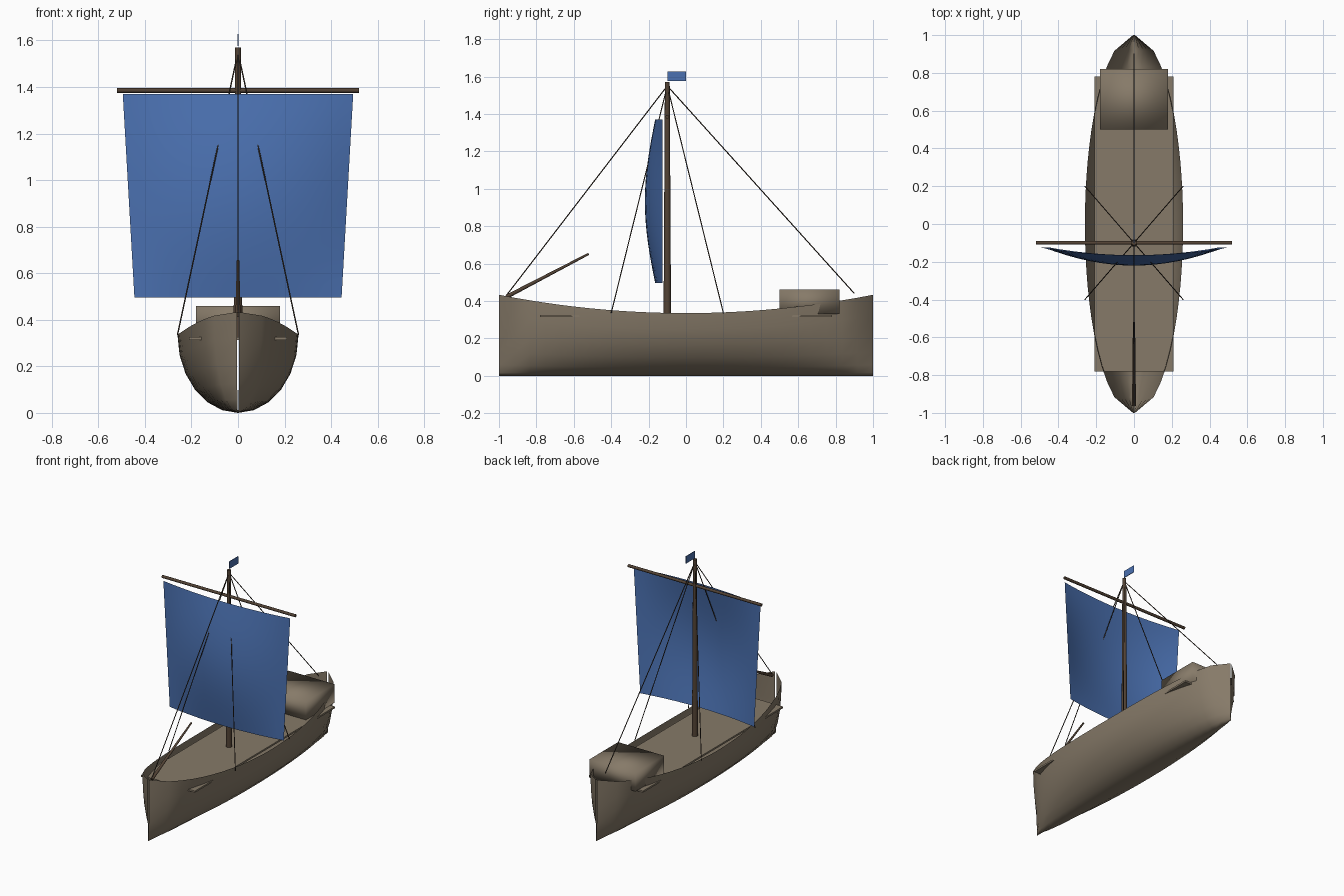
import bpy, bmesh
from math import sin, cos, pi, sqrt
from mathutils import Vector

cube = bpy.data.objects.get("Cube")
if cube:
    bpy.data.objects.remove(cube, do_unlink=True)


def material(name, color):
    mat = bpy.data.materials.new(name)
    mat.use_nodes = True
    mat.diffuse_color = (*color, 1)
    mat.node_tree.nodes["Principled BSDF"].inputs["Base Color"].default_value = (*color, 1)
    return mat


WOOD = material("weathered wood", (0.24, 0.195, 0.14))
SPAR = material("dark spar wood", (0.085, 0.055, 0.035))
ROPE = material("tarred rope", (0.05, 0.035, 0.025))
CLOTH = material("blue cloth", (0.07, 0.165, 0.44))


def add_object(name, bm, mat, smooth=True):
    mesh = bpy.data.meshes.new(name)
    for face in bm.faces:
        face.smooth = smooth
    bm.to_mesh(mesh)
    bm.free()
    mesh.materials.append(mat)
    obj = bpy.data.objects.new(name, mesh)
    bpy.context.collection.objects.link(obj)
    return obj


def surface(name, func, nu, nv, mat):
    """Grid surface from a function of u and v, both running 0 to 1."""
    bm = bmesh.new()
    rows = [[bm.verts.new(func(i / nu, j / nv)) for j in range(nv + 1)]
            for i in range(nu + 1)]
    for a, b in zip(rows, rows[1:]):
        for j in range(nv):
            bm.faces.new((a[j], b[j], b[j + 1], a[j + 1]))
    return add_object(name, bm, mat)


def box(name, low, high, mat, smooth=False):
    low, high = Vector(low), Vector(high)
    bm = bmesh.new()
    bmesh.ops.create_cube(bm, size=1)
    bmesh.ops.scale(bm, vec=high - low, verts=bm.verts)
    bmesh.ops.translate(bm, vec=(low + high) / 2, verts=bm.verts)
    return add_object(name, bm, mat, smooth)


def pole(name, start, end, r1, r2, mat, sides=10):
    """Tapered round pole between two points."""
    start, end = Vector(start), Vector(end)
    axis = end - start
    bm = bmesh.new()
    bmesh.ops.create_cone(bm, cap_ends=True, segments=sides,
                          radius1=r1, radius2=r2, depth=axis.length)
    turn = axis.to_track_quat("Z", "Y").to_matrix()
    bmesh.ops.rotate(bm, matrix=turn, verts=bm.verts)
    bmesh.ops.translate(bm, vec=(start + end) / 2, verts=bm.verts)
    for edge in bm.edges:
        edge.smooth = edge.calc_face_angle(0) < 1.2
    return add_object(name, bm, mat)


# Hull: half-ellipse sections, elliptical plan, rising sheer, narrow slit at each end
def hull_point(u, v):
    y = 2 * u - 1
    width = 0.26 * max(sqrt(max(0, 1 - y * y)), 0.02)
    height = 0.335 + 0.098 * y * y
    angle = pi * (v - 0.5)
    return (width * sin(angle), y, height * (1 - cos(angle)))


surface("hull", hull_point, 24, 12, WOOD)
box("deck", (-0.21, -0.78, 0.314), (0.21, 0.78, 0.326), WOOD)
box("stern_cabin", (-0.18, 0.5, 0.33), (0.18, 0.82, 0.46), WOOD, smooth=True)

# Mast, yard and bow spar
MAST_Y = -0.1
pole("mast", (0, MAST_Y, 0.32), (0, MAST_Y, 1.57), 0.02, 0.013, SPAR)
pole("yard", (-0.52, MAST_Y, 1.385), (0.52, MAST_Y, 1.385), 0.01, 0.01, SPAR)
pole("bow_spar", (0, -0.96, 0.422), (0, -0.52, 0.652), 0.011, 0.006, SPAR)


# Square sail, wider at the top and bellied forward
def sail_point(u, v):
    side = 2 * u - 1
    belly = (1 - side * side) * (0.04 + 0.055 * sin(pi * v))
    return (side * (0.445 + 0.05 * v), -0.125 - belly, 0.495 + 0.875 * v)


surface("sail", sail_point, 16, 16, CLOTH)

# Pennant at the masthead
box("pennant", (-0.002, MAST_Y, 1.577), (0.002, 0, 1.628), CLOTH)

# Rigging from the masthead to the bow, the stern and both gunwales
anchors = {"forestay": (0, -0.96, 0.43), "backstay": (0, 0.9, 0.44)}
for side_name, side in (("left", 1), ("right", -1)):
    anchors[side_name + "_fore_shroud"] = (side * 0.26, -0.4, 0.335)
    anchors[side_name + "_aft_shroud"] = (side * 0.26, 0.2, 0.335)
for rope_name, anchor in anchors.items():
    pole(rope_name, (0, MAST_Y, 1.55), anchor, 0.003, 0.003, ROPE, sides=6)
